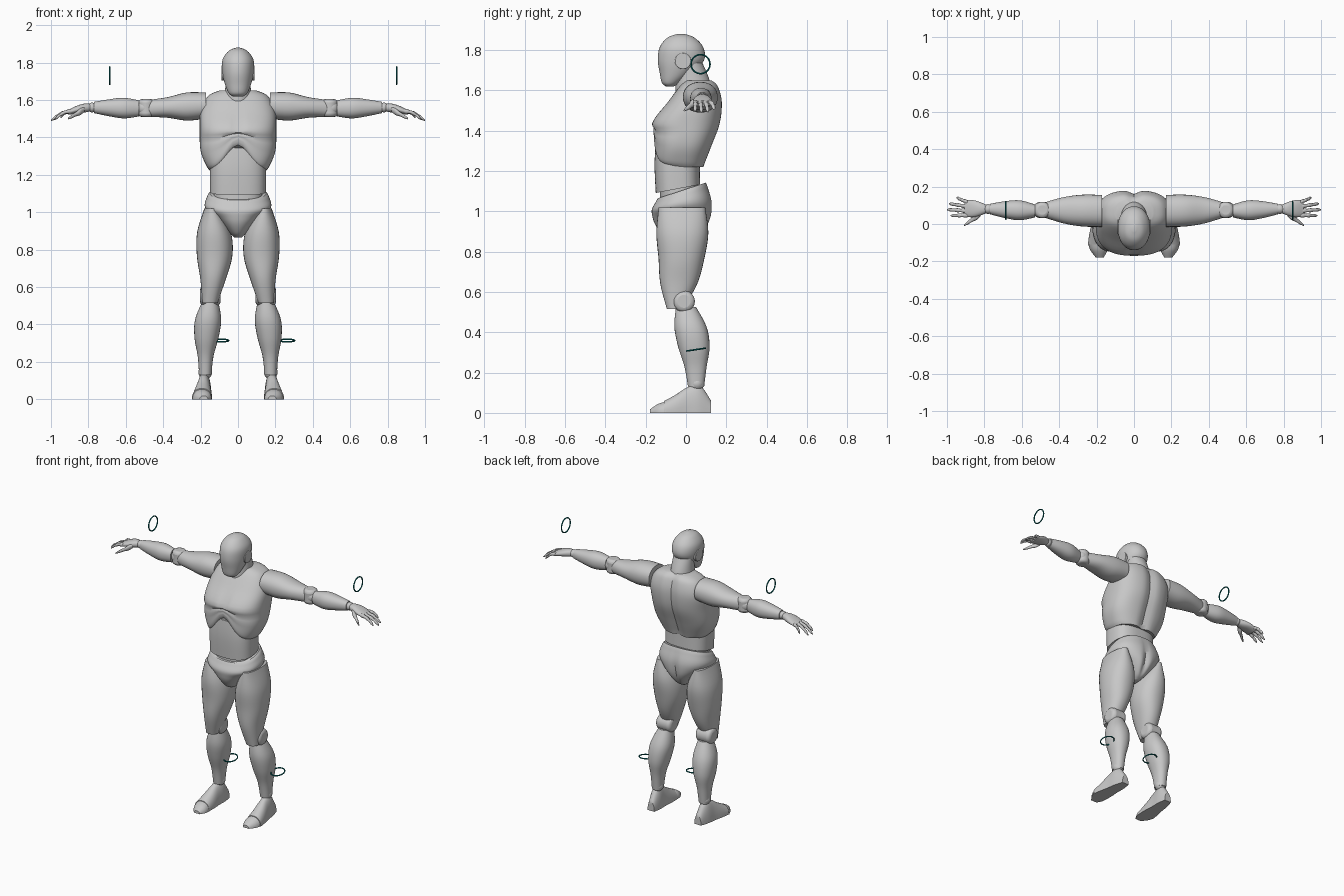
import bpy
import bmesh
from math import sin, cos, pi, exp, copysign
from mathutils import Vector

cube = bpy.data.objects.get("Cube")
if cube:
    bpy.data.objects.remove(cube, do_unlink=True)


def make_material(name, color):
    mat = bpy.data.materials.new(name)
    mat.use_nodes = True
    mat.diffuse_color = color
    mat.node_tree.nodes["Principled BSDF"].inputs["Base Color"].default_value = color
    return mat


GREY = make_material("body grey", (.58, .58, .58, 1))
TEAL = make_material("ring teal", (0, .15, .15, 1))
SIDEWAYS = (0, pi / 2, 0)


def finish(obj, name, mat):
    obj.name = name
    obj.data.name = name
    obj.data.materials.append(mat)
    bpy.ops.object.select_all(action="DESELECT")
    obj.select_set(True)
    bpy.context.view_layer.objects.active = obj
    bpy.ops.object.shade_smooth_by_angle(angle=.7)


def smooth_rows(rows, steps=5):
    """Catmull-Rom interpolation through the given cross-sections."""
    points = [Vector(row) for row in [rows[0], *rows, rows[-1]]]
    result = []
    for before, here, after, beyond in zip(points, points[1:], points[2:], points[3:]):
        leave = (after - before) / 2
        arrive = (beyond - here) / 2
        gap = after - here
        for step in range(steps):
            t = step / steps
            bend = 3 * gap - 2 * leave - arrive
            twist = leave + arrive - 2 * gap
            result.append(here + leave * t + bend * t ** 2 + twist * t ** 3)
    return result + [points[-1]]


def skin(name, axis, rows, side, power, segments, warp):
    """Skin rounded sections: position, two centres, two radii."""
    bm = bmesh.new()
    loops = []
    for along, mid_u, mid_v, radius_u, radius_v in smooth_rows(rows):
        loop = []
        for i in range(segments):
            angle = 2 * pi * i / segments
            c, s = cos(angle), sin(angle)
            point = [mid_u + radius_u * copysign(abs(c) ** (2 / power), c),
                     mid_v + radius_v * copysign(abs(s) ** (2 / power), s)]
            point.insert(axis, along)
            x, y, z = warp(*point) if warp else point
            loop.append(bm.verts.new((x * side, y, z)))
        loops.append(loop)
    for low, high in zip(loops, loops[1:]):
        for i in range(segments):
            bm.faces.new((low[i - 1], low[i], high[i], high[i - 1]))
    bm.faces.new(loops[0])
    bm.faces.new(loops[-1])
    bmesh.ops.recalc_face_normals(bm, faces=bm.faces)
    mesh = bpy.data.meshes.new(name)
    bm.to_mesh(mesh)
    bm.free()
    obj = bpy.data.objects.new(name, mesh)
    bpy.context.collection.objects.link(obj)
    finish(obj, name, GREY)


def shell(name, bottom, top, widths, fronts, backs, power=2.4, warp=None):
    """Central body part; its stations crowd toward both ends to round them."""
    rows = []
    for i, (width, front, back) in enumerate(zip(widths, fronts, backs)):
        t = (1 - cos(pi * i / (len(widths) - 1))) / 2
        rows.append((bottom + (top - bottom) * t, 0, (front + back) / 2,
                     width, (back - front) / 2))
    skin(name, 2, rows, 1, power, 64, warp)


def limb(name, side, start, end, radii, depths=None, bow=(0, 0, 0),
         segments=32, warp=None):
    """Part along a bowed line from start to end with evenly spaced radii."""
    start, end = Vector(start), Vector(end)
    span = [abs(d) for d in end - start]
    axis = span.index(max(span))
    rows = []
    for i, (radius, depth) in enumerate(zip(radii, depths or radii)):
        t = i / (len(radii) - 1)
        centre = list(start.lerp(end, t) + Vector(bow) * sin(pi * t))
        along = centre.pop(axis)
        rows.append((along, *centre, radius, depth))
    skin(name, axis, rows, side, 2.2, segments, warp)


def ball(name, center, radius):
    bpy.ops.mesh.primitive_uv_sphere_add(radius=radius, location=center,
                                         segments=24, ring_count=16)
    finish(bpy.context.object, name, GREY)


def disc(name, center, radius, depth, rotation=(0, 0, 0)):
    bpy.ops.mesh.primitive_cylinder_add(radius=radius, depth=depth,
                                        location=center, rotation=rotation)
    obj = bpy.context.object
    bevel = obj.modifiers.new("rounded rim", "BEVEL")
    bevel.width = depth / 5
    bevel.segments = 3
    finish(obj, name, GREY)


def ring(name, center, rotation, squash=1):
    bpy.ops.mesh.primitive_torus_add(major_radius=.047, minor_radius=.004,
                                     minor_segments=8,
                                     location=center, rotation=rotation)
    bpy.context.object.scale.x = squash
    finish(bpy.context.object, name, TEAL)


def bump(value, width):
    return exp(-(value / width) ** 2)


# Pectoral line, spine groove and arched lower rim of the chest
def chest_warp(x, y, z):
    if y < 0:
        rise = min(1, max(0, (1.43 - z) / .18)) * min(1, -y / .08)
        y += .014 * (bump(x, .02) * bump(z - 1.46, .05) + bump(z - 1.39, .025))
        z += .14 * bump(x, .085) * rise
    else:
        y -= .02 * bump(x, .03) * min(1, y / .1)
    return x, y, z


# Buttock cleft and a pelvis rim that climbs toward the back
def pelvis_warp(x, y, z):
    if y > 0:
        y -= .02 * bump(x, .02) * bump(z - .96, .09) * min(1, y / .05)
    return x, y, z + .3 * y * max(0, (z - .98) / .12)


def abdomen_warp(x, y, z):
    return x, y, z + .2 * (y + .05) * max(0, (1.3 - z) / .2)


def collar_warp(x, y, z):
    return x, y, z + (y - .03) / 4


def flat_sole(x, y, z):
    return x, y, max(z, 0)


# Head and neck
shell("head", 1.62, 1.88, (.03, .05, .07, .085, .083, .05, .01),
      (-.1, -.12, -.13, -.14, -.13, -.09, -.04),
      (-.06, -.03, .03, .09, .085, .04, -.01), 2.1)
shell("neck", 1.54, 1.74, (.085, .07, .065), (-.05, -.05, -.03), (.13, .12, .08), 2)
shell("collar", 1.56, 1.62, (.085, .075), (-.06, -.05), (.13, .12), 2, collar_warp)

# Torso
shell("chest", 1.22, 1.65, (.15, .17, .2, .205, .2, .16, .1),
      (-.15, -.16, -.16, -.17, -.09, -.03, 0),
      (.09, .1, .13, .17, .18, .16, .13), 2.6, chest_warp)
shell("abdomen", 1.11, 1.38, (.15, .15, .14), (-.15, -.156, -.146),
      (.07, .07, .08), 2.7, abdomen_warp)
shell("waist_core", 1.03, 1.18, (.13, .13), (-.13, -.13), (.06, .06))
shell("pelvis", .865, 1.11, (.02, .045, .1, .175, .165, .15),
      (-.08, -.12, -.16, -.17, -.15, -.14),
      (.04, .08, .12, .13, .11, .1), 2.3, pelvis_warp)

for prefix, s in (("left_", 1), ("right_", -1)):
    disc(prefix + "ear", (s * .08, -.015, 1.745), .04, .018, SIDEWAYS)

    # Arm
    limb(prefix + "upper_arm", s, (.17, .07, 1.57), (.48, .075, 1.555),
         (.085, .085, .07, .04), (.07, .075, .055, .045))
    ball(prefix + "elbow_ball", (s * .5, .075, 1.557), .043)
    disc(prefix + "elbow_hinge", (s * .49, .075, 1.557), .044, .095)
    limb(prefix + "forearm", s, (.53, .07, 1.555), (.77, .08, 1.56),
         (.035, .053, .045, .028), (.043, .055, .045, .03))
    ball(prefix + "wrist", (s * .78, .08, 1.56), .026)

    # Hand with four fingers and a thumb
    limb(prefix + "palm", s, (.785, .08, 1.56), (.905, .083, 1.535),
         (.02, .037, .046, .043), (.02, .024, .02, .014), (0, 0, .005))
    reaches = {"index": .98, "middle": 1, "ring": .99, "little": .95}
    for i, (finger, reach) in enumerate(reaches.items()):
        limb(prefix + finger + "_finger", s, (.89, .047 + .023 * i, 1.54),
             (reach, .045 + .032 * i, 1.49 + (1 - reach) * .3),
             (.011, .012, .009, .011, .008, .009, .003),
             bow=(0, 0, .012), segments=12)
    limb(prefix + "thumb", s, (.82, .055, 1.55), (.91, -.008, 1.5),
         (.012, .018, .012, .01, .004), segments=16)

    # Leg
    limb(prefix + "thigh", s, (.15, -.055, .515), (.14, -.02, 1.02),
         (.04, .068, .095, .09, .04), (.04, .092, .114, .129, .115),
         (-.02, .015, 0))
    disc(prefix + "knee_hinge", (s * .148, -.01, .553), .054, .11, SIDEWAYS)
    limb(prefix + "calf", s, (.175, .05, .13), (.148, 0, .525),
         (.033, .042, .064, .07, .042), (.04, .055, .078, .08, .05),
         (.007, .014, 0))
    ball(prefix + "ankle", (s * .175, .053, .145), .037)

    # Foot and toe cap, flattened on the sole
    limb(prefix + "foot", s, (.193, -.11, 0), (.175, .125, 0),
         (.054, .05, .042, .038, .025), (.058, .09, .127, .14, .06), warp=flat_sole)
    limb(prefix + "toe_cap", s, (.183, -.178, 0), (.193, -.1, 0),
         (.022, .046, .053), (.018, .044, .056), warp=flat_sole)

# Thin floating rings beside the forearms and calves
for name, x in (("right_arm_ring", -.685), ("left_arm_ring", .848)):
    ring(name, (x, .072, 1.73), SIDEWAYS)
for name, x in (("right_leg_ring", -.09), ("left_leg_ring", .263)):
    ring(name, (x, .05, .314), (.15, 0, 0), .87)
